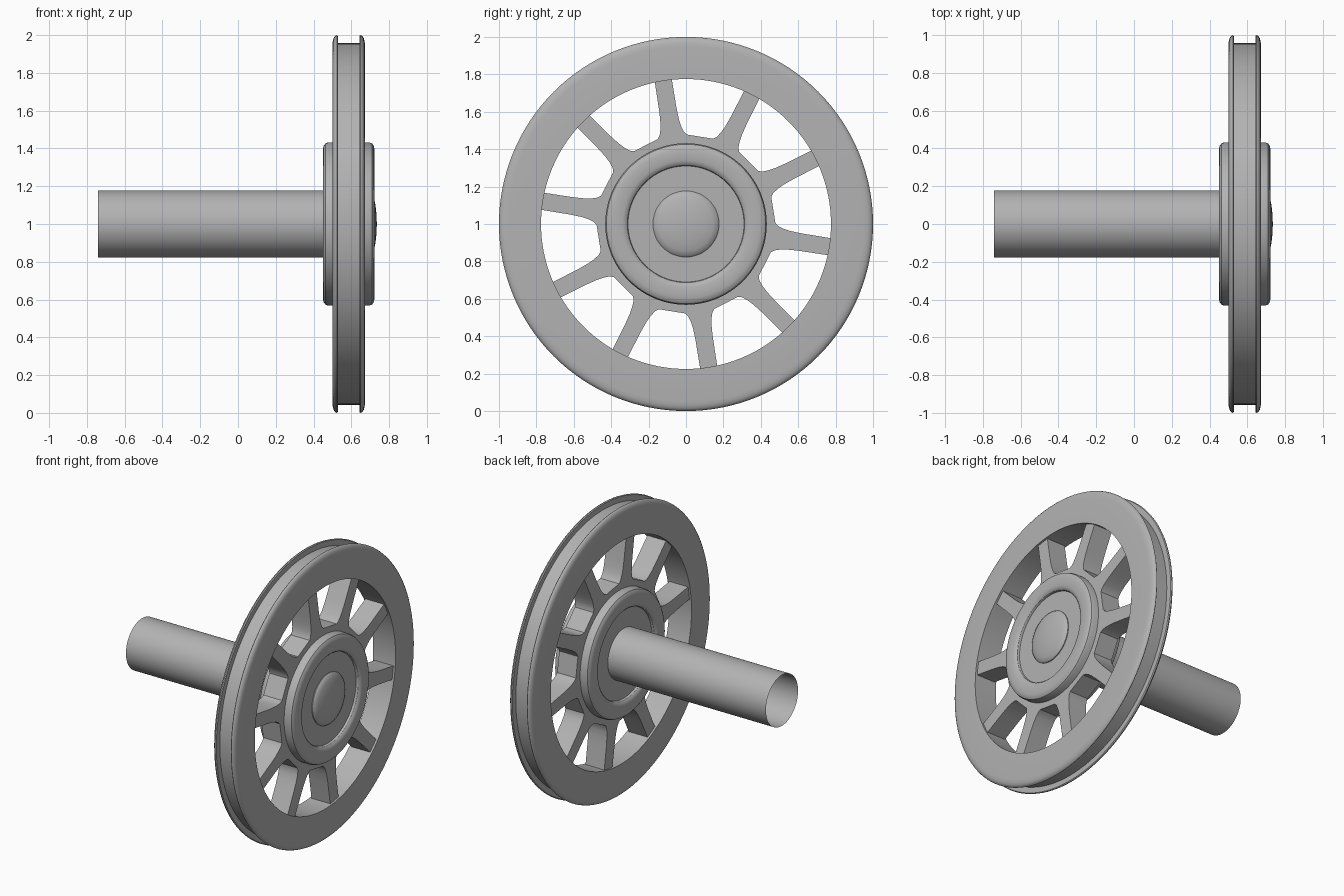
import bpy, bmesh, math

if "Cube" in bpy.data.objects:
    bpy.data.objects.remove(bpy.data.objects["Cube"])

CX, CZ = 0.586, 1.0      # wheel mid-plane and axle height

# Dark grey metal
grey = bpy.data.materials.new("dark_grey")
grey.diffuse_color = (0.45, 0.45, 0.45, 1)
grey.use_nodes = True
grey.node_tree.nodes["Principled BSDF"].inputs["Base Color"].default_value = grey.diffuse_color


def finish(name, bm):
    bmesh.ops.remove_doubles(bm, verts=bm.verts, dist=1e-5)
    bmesh.ops.recalc_face_normals(bm, faces=bm.faces)
    me = bpy.data.meshes.new(name)
    bm.to_mesh(me)
    bm.free()
    me.materials.append(grey)
    ob = bpy.data.objects.new(name, me)
    ob.location = (0, 0, CZ)
    bpy.context.collection.objects.link(ob)
    bpy.ops.object.select_all(action='DESELECT')
    ob.select_set(True)
    bpy.context.view_layer.objects.active = ob
    bpy.ops.object.shade_smooth_by_angle(angle=math.radians(32))
    return ob


def lathe(name, profile, closed=False, segs=96):
    """Revolve (x, radius) points around the x axis."""
    bm = bmesh.new()
    rings = []
    for i in range(segs):
        a = 2 * math.pi * i / segs
        rings.append([bm.verts.new((x, r * math.cos(a), r * math.sin(a))) for x, r in profile])
    n = len(profile)
    for i in range(segs):
        p, q = rings[i], rings[(i + 1) % segs]
        for j in range(n if closed else n - 1):
            k = (j + 1) % n
            bm.faces.new((p[j], p[k], q[k], q[j]))
    return finish(name, bm)


def mirrored(half):
    """Complete a half profile given as (offset from mid-plane, radius)."""
    return [(CX + d, r) for d, r in half] + [(CX - d, r) for d, r in reversed(half)]


# Rim with two rounded flanges and a groove between them
lathe("rim", mirrored([(0.086, 0.775), (0.086, 0.95), (0.084, 0.97), (0.079, 0.986),
                       (0.071, 0.996), (0.062, 1.0), (0.056, 0.995), (0.056, 0.957)]),
      closed=True, segs=128)

# Hub with a rounded raised ring and a recessed disc on both sides
lathe("hub", mirrored([(0.107, 0.0), (0.107, 0.31), (0.122, 0.313), (0.131, 0.322),
                       (0.137, 0.34), (0.137, 0.395), (0.133, 0.413), (0.124, 0.426),
                       (0.109, 0.432)]))

# Axle, open at the inner end
lathe("axle", [(-0.74, 0.177), (CX + 0.09, 0.177)], segs=64)

# Domed axle cap
lathe("axle_cap", [(0.675, 0.177), (0.699, 0.177), (0.708, 0.170), (0.718, 0.145),
                   (0.727, 0.105), (0.733, 0.055), (0.735, 0.0)], segs=48)

# Ten flared spokes, whose feet join into a ten-sided collar around the hub
SPOKES, D = 10, 0.072
edge = [(0.79, 0.046), (0.62, 0.047), (0.56, 0.050), (0.52, 0.056),
        (0.49, 0.065), (0.472, 0.078)]
side = [(r, -w) for r, w in reversed(edge)] + edge[:]
per = len(side)
outline, core = [], []
for i in range(SPOKES):
    a = math.radians(-45 + 36 * i)
    c, s = math.cos(a), math.sin(a)
    outline += [(r * c - w * s, r * s + w * c) for r, w in side]
    core += [(0.4 * c - w * s, 0.4 * s + w * c) for w in (-0.06, 0.06)]

bm = bmesh.new()
rings = []
for x in (CX + D, CX - D):
    ring = [bm.verts.new((x, y, z)) for y, z in outline]
    inner = [bm.verts.new((x, y, z)) for y, z in core]
    rings.append(ring)
    for i in range(SPOKES):
        o = i * per
        # strips across the spoke, its foot, then the collar to the next spoke
        for j in range(per // 2 - 1):
            bm.faces.new((ring[o + j], ring[o + j + 1],
                          ring[o + per - 2 - j], ring[o + per - 1 - j]))
        c0, c1, c2 = (inner[(2 * i + t) % (2 * SPOKES)] for t in range(3))
        bm.faces.new((c0, ring[o], ring[o + per - 1], c1))
        bm.faces.new((c1, ring[o + per - 1], ring[(o + per) % len(ring)], c2))
front, back = rings
for i in range(len(front)):
    k = (i + 1) % len(front)
    bm.faces.new((front[i], front[k], back[k], back[i]))
finish("spokes", bm)
